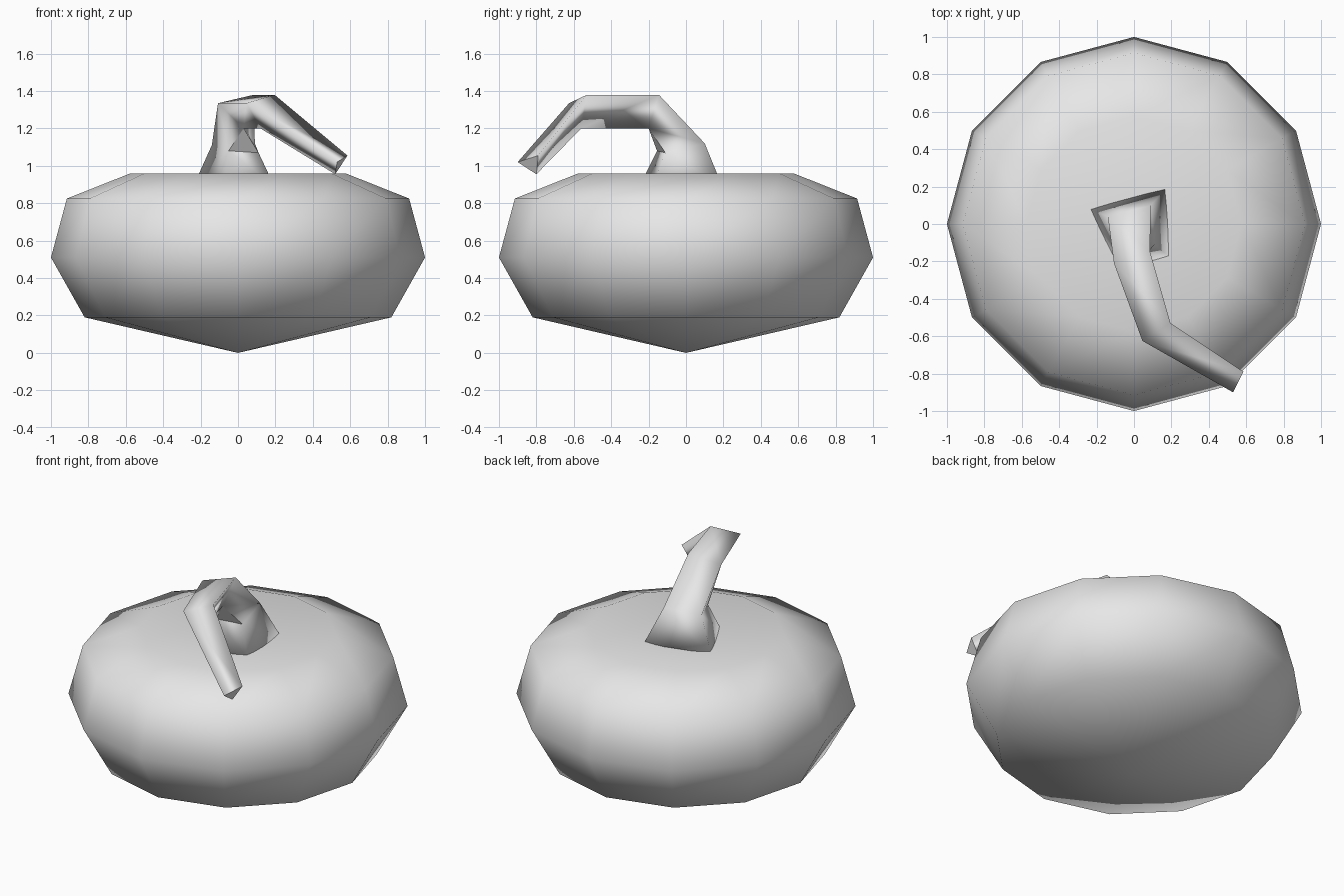
import bpy, bmesh, math
from mathutils import Matrix

cube = bpy.data.objects.get("Cube")
if cube:
    bpy.data.objects.remove(cube)

# One plain grey for everything
grey = bpy.data.materials.new("light_grey")
grey.use_nodes = True
colour = (0.8, 0.8, 0.8, 1)
grey.diffuse_color = colour
grey.node_tree.nodes["Principled BSDF"].inputs["Base Color"].default_value = colour


def finish(bm, name, flat_triangles=False):
    bmesh.ops.remove_doubles(bm, verts=bm.verts, dist=1e-4)
    bmesh.ops.recalc_face_normals(bm, faces=bm.faces)
    for f in bm.faces:
        f.smooth = not (flat_triangles and len(f.verts) == 3)
    mesh = bpy.data.meshes.new(name)
    bm.to_mesh(mesh)
    bm.free()
    mesh.materials.append(grey)
    obj = bpy.data.objects.new(name, mesh)
    bpy.context.collection.objects.link(obj)
    return obj


# Gourd body: twelve-sided lathe with a dimpled top
profile = [(0, 0), (0.82, 0.19), (1, 0.51), (0.915, 0.825), (0.575, 0.96), (0, 0.875)]
bm = bmesh.new()
points = [bm.verts.new((r, 0, z)) for r, z in profile]
edges = [bm.edges.new(pair) for pair in zip(points, points[1:])]
bmesh.ops.spin(bm, geom=points + edges, cent=(0, 0, 0), axis=(0, 0, 1),
               angle=math.tau, steps=12, use_merge=False)
finish(bm, "gourd_body")

# Stem sections: back left, back right, then one or two corners on the inner side
sections = [
    [(-0.235, 0.08, 0.9), (0.17, 0.19, 0.9), (0.19, -0.175, 0.9), (-0.075, -0.245, 0.9)],
    [(-0.14, 0.04, 1.11), (0.09, 0.1, 1.12), (0.11, -0.11, 1.07), (-0.05, -0.155, 1.08)],
    [(-0.107, -0.21, 1.335), (0.085, -0.145, 1.38), (0.03, -0.2, 1.2)],
    [(0.045, -0.625, 1.335), (0.195, -0.53, 1.38), (0.12, -0.56, 1.2)],
    [(0.53, -0.9, 1.02), (0.585, -0.79, 1.055), (0.52, -0.8, 0.955)],
]

# Bent stem: loft from a square foot into a three-sided tube
bm = bmesh.new()
rings = []
for section in sections:
    ring = [bm.verts.new(p) for p in section]
    rings.append(ring if len(ring) == 4 else ring + ring[-1:])
for low, high in zip(rings, rings[1:]):
    for i in range(4):
        j = (i + 1) % 4
        corners = list(dict.fromkeys((low[i], low[j], high[j], high[i])))
        if len(corners) > 2:
            bm.faces.new(corners)
bm.faces.new(rings[0])
bm.faces.new(rings[-1][:3])
finish(bm, "stem", flat_triangles=True)
